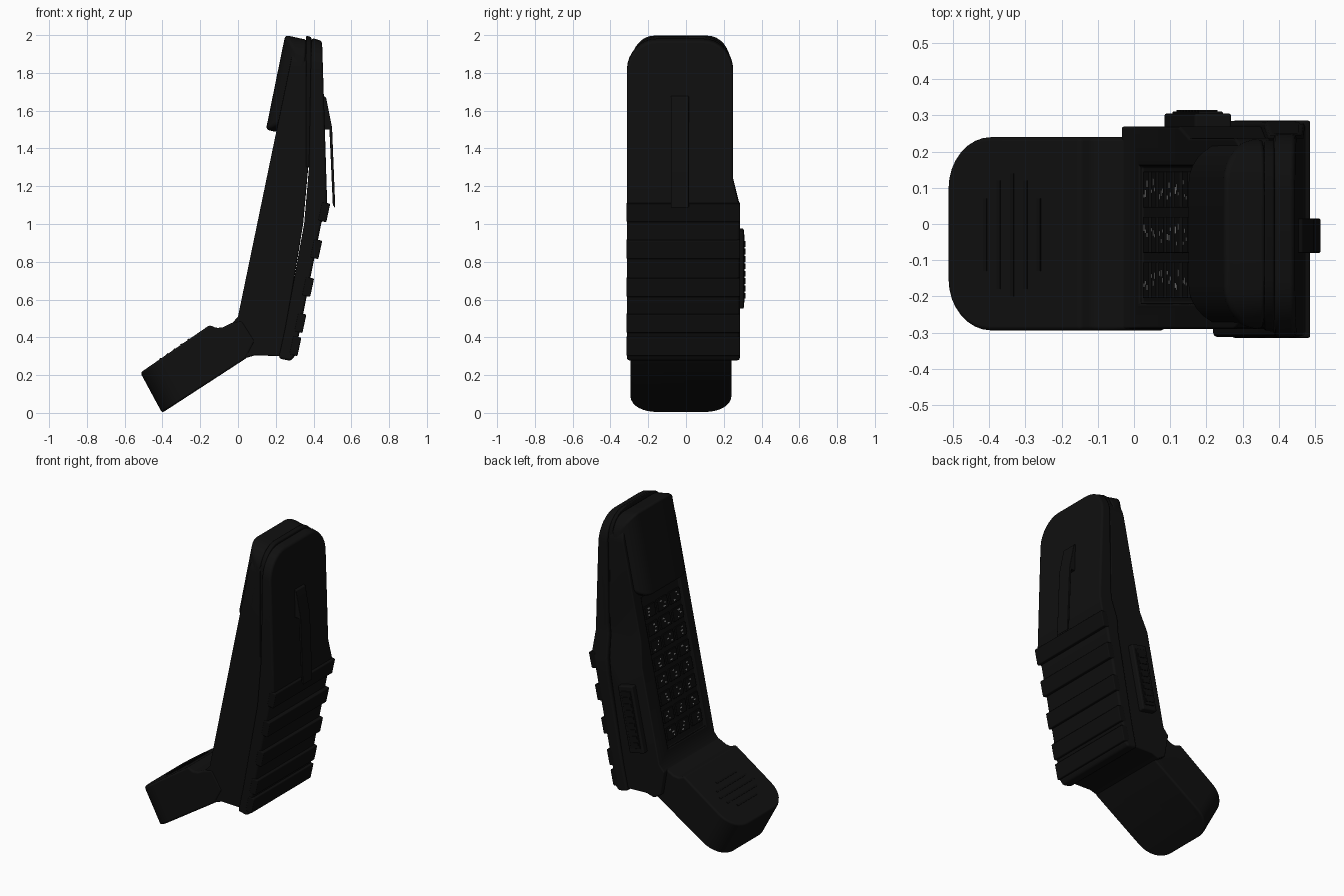
import bpy, bmesh, random
from mathutils import Vector

random.seed(4)
if "Cube" in bpy.data.objects:
    bpy.data.objects.remove(bpy.data.objects["Cube"], do_unlink=True)


def material(name, value):
    m = bpy.data.materials.new(name)
    m.use_nodes = True
    col = (value, value, value, 1)
    m.diffuse_color = col
    m.node_tree.nodes["Principled BSDF"].inputs["Base Color"].default_value = col
    return m


CASE = material("black casing", 0.005)
RUBBER = material("dark black rubber", 0.004)
LABEL = material("pale grey print", 0.5)


def prisms(name, items, mat, bevel=0.0, corner=None, radius=0.0, flare=0.0):
    """Side profiles (x, z) extruded from y0 to y1, with optional rounded
    outline corners and a widened lower half on the +y side."""
    bm = bmesh.new()
    for pts, y0, y1 in items:
        face = bm.faces.new([bm.verts.new((x, y0, z)) for x, z in pts])
        out = bmesh.ops.extrude_face_region(bm, geom=[face])
        moved = [v for v in out["geom"] if isinstance(v, bmesh.types.BMVert)]
        bmesh.ops.translate(bm, verts=moved, vec=(0, y1 - y0, 0))
    if flare:
        for z in (1.24, 1.1):
            geom = bm.verts[:] + bm.edges[:] + bm.faces[:]
            bmesh.ops.bisect_plane(bm, geom=geom, plane_co=(0, 0, z), plane_no=(0, 0, 1))
        for v in bm.verts:
            if v.co.y > 0 and v.co.z < 1.15:
                v.co.y += flare
    if corner:
        edges = [e for e in bm.edges
                 if abs(e.verts[0].co.y - e.verts[1].co.y) < 1e-5
                 and all(corner(v.co) for v in e.verts)]
        bmesh.ops.bevel(bm, geom=edges, offset=radius, segments=8, profile=0.5, affect='EDGES')
    bmesh.ops.recalc_face_normals(bm, faces=bm.faces[:])
    for f in bm.faces:
        f.smooth = bevel > 0
    me = bpy.data.meshes.new(name)
    bm.to_mesh(me)
    bm.free()
    ob = bpy.data.objects.new(name, me)
    bpy.context.collection.objects.link(ob)
    me.materials.append(mat)
    if bevel:
        mod = ob.modifiers.new("soft edges", 'BEVEL')
        mod.width, mod.segments, mod.limit_method = bevel, 2, 'ANGLE'
        mod.harden_normals = True
    return ob


def slab(a, b, s0, s1, h0, h1):
    """Profile lying on the line a-b: s along it, h outward from it."""
    a, b = Vector(a), Vector(b)
    u = (b - a).normalized()
    n = Vector((-u.y, u.x))
    return [a + u * s + n * h for s, h in ((s0, h0), (s1, h0), (s1, h1), (s0, h1))]


MID = -0.03
FACE = ((0.0, 0.51), (0.205, 1.5))
FLIP = ((-0.515, 0.215), (-0.15, 0.465))

# Front half of the handset, with a sunken keypad
front = prisms("front_shell", [([
    (0, 0.51), (0.205, 1.5), (0.3, 1.96), (0.38, 1.96), (0.372, 1.3), (0.345, 1.0),
    (0.23, 0.3), (0.09, 0.305), (0.04, 0.29), (-0.01, 0.32), (-0.035, 0.47)],
    -0.29, 0.238)], CASE, 0.012, lambda c: c.z > 1.9, 0.13, 0.032)
cutter = prisms("keypad_cutter", [(slab(*FACE, 0.06, 0.99, -0.015, 0.05), MID - 0.19, MID + 0.19)], CASE)
cutter.hide_render = True
cutter.hide_set(True)
cut = front.modifiers.new("keypad recess", 'BOOLEAN')
cut.object, cut.operation, cut.solver = cutter, 'DIFFERENCE', 'EXACT'
front.modifiers.move(1, 0)

# Back half of the handset
prisms("back_shell", [([
    (0.388, 1.985), (0.445, 1.97), (0.46, 1.5), (0.472, 1.11), (0.44, 1.0), (0.30, 0.3),
    (0.28, 0.275), (0.215, 0.288), (0.25, 0.45), (0.35, 1.0), (0.376, 1.3)],
    -0.313, 0.25)], CASE, 0.014, lambda c: c.z > 1.9, 0.16, 0.035)
prisms("seam_band", [([(0.36, 1.997), (0.388, 1.99), (0.388, 1.3), (0.36, 1.3)],
                      -0.295, 0.235)], RUBBER, 0.006, lambda c: c.z > 1.9, 0.15)

# Earpiece block on the upper front
prisms("earpiece", [([(0.148, 1.5), (0.25, 2.0), (0.365, 1.975), (0.34, 1.6), (0.21, 1.485)],
                     -0.29, 0.235)], CASE, 0.018,
       lambda c: c.z > 1.9 or (c.z < 1.55 and c.x < 0.25), 0.12)

# Raised grip ribs across the battery
BACK = ((0.4745, 1.11), (0.30, 0.3))
ribs = [(slab(*BACK, s, s + 0.1, -0.03, 0.014), -0.315, 0.286) for s in (0.0, 0.2, 0.405, 0.6, 0.725)]
prisms("grip_ribs", ribs, RUBBER, 0.006)

# Belt clip on the back
prisms("belt_clip", [([
    (0.45, 1.68), (0.466, 1.67), (0.498, 1.51), (0.515, 1.085), (0.502, 1.1),
    (0.484, 1.5), (0.45, 1.5)], -0.08, 0.015)], CASE, 0.003)

# Side button plate with ribs
SIDE = ((0.185, 0.55), (0.27, 0.955))
prisms("side_plate", [(slab(*SIDE, 0.0, 0.415, 0.0, 0.105), 0.25, 0.306)], CASE, 0.008)
prisms("side_button", [(slab(*SIDE, 0.03, 0.385, 0.018, 0.088), 0.27, 0.311)], RUBBER, 0.004)
prisms("side_button_ribs", [(slab(*SIDE, 0.05 + i * 0.04, 0.07 + i * 0.04, 0.026, 0.08), 0.3, 0.315)
                            for i in range(8)], RUBBER)

# Fold-out mouthpiece with its sound slits
prisms("mouthpiece_flip", [([
    (-0.517, 0.213), (-0.402, 0.0), (0.04, 0.287), (0.09, 0.38), (0.02, 0.49),
    (-0.035, 0.475), (-0.08, 0.453), (-0.115, 0.449), (-0.15, 0.465)],
    -0.294, 0.24)], CASE, 0.012, lambda c: c.x < -0.38, 0.14)
slits = [(slab(*FLIP, s, s + 0.012, -0.003, 0.003), MID - w, MID + w)
         for s, w in ((0.12, 0.1), (0.165, 0.15), (0.21, 0.17), (0.255, 0.15), (0.3, 0.1))]
prisms("sound_slits", slits, RUBBER)

# Keys and their small printed marks
keys, marks = [], []
for row in range(8):
    for col in (-1, 0, 1):
        s, y = 0.1 + row * 0.107, MID + col * 0.125
        keys.append((slab(*FACE, s, s + 0.075, -0.02, -0.004), y - 0.05, y + 0.05))
        for k in range(3):
            t = s + 0.015 + k * 0.02
            p = y + random.uniform(-0.03, 0.015)
            marks.append((slab(*FACE, t, t + 0.007, -0.004, -0.002), p, p + random.uniform(0.008, 0.02)))
prisms("keys", keys, RUBBER, 0.003)
prisms("key_marks", marks, LABEL)
